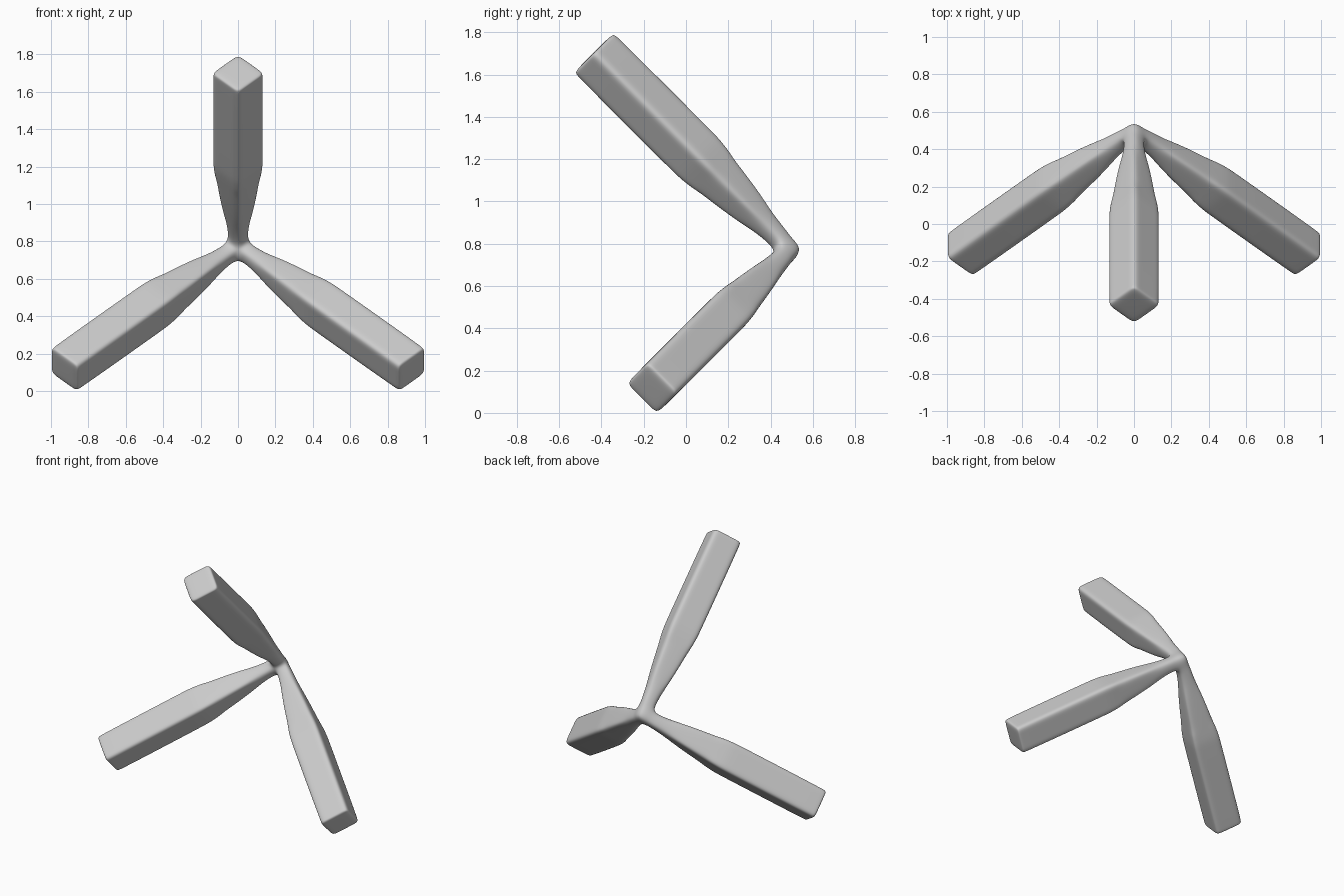
import bpy, bmesh
from mathutils import Matrix, Vector

if "Cube" in bpy.data.objects:
    bpy.data.objects.remove(bpy.data.objects["Cube"])

# Three mutually perpendicular paddle arms growing from one small hub
R = 0.5 ** 0.5
AXES = [Vector((0, -R, R)), Vector((-R, -0.5, -0.5)), Vector((R, -0.5, -0.5))]
HUB = Vector((0, 0.495, 0.772))
HUB_HALF = 0.045
# (distance along the arm, half width, crease of the long edges leading to it)
RINGS = [(0.14, 0.054, 0.2), (0.54, 0.095, 0.4), (0.61, 0.101, 0.45),
         (0.68, 0.102, 0.45), (1.25, 0.102, 0.45), (1.318, 0.100, 0.45)]

bm = bmesh.new()
bmesh.ops.create_cube(bm, size=2 * HUB_HALF)
crease = bm.edges.layers.float.new("crease_edge")


def grow_arm(face, axis):
    """Extrude one hub face through all the rings of an arm."""
    for dist, half, sharp in RINGS:
        face = bmesh.ops.extrude_discrete_faces(bm, faces=[face])["faces"][0]
        rim = list(face.edges)
        for v in face.verts:
            for i in range(3):
                v.co[i] = dist if i == axis else (half if v.co[i] > 0 else -half)
            for e in v.link_edges:
                if e not in rim:
                    e[crease] = sharp
    # Soft rim around the flat tip
    for e in face.edges:
        e[crease] = 0.42


starts = [max(bm.faces, key=lambda f: f.calc_center_median()[a]) for a in range(3)]
for axis, start in enumerate(starts):
    grow_arm(start, axis)

# Stand the hub corner up on its two lower arms
turn = Matrix(AXES).transposed().to_4x4()
bmesh.ops.transform(bm, matrix=Matrix.Translation(HUB) @ turn, verts=bm.verts)
bmesh.ops.recalc_face_normals(bm, faces=bm.faces)
for f in bm.faces:
    f.smooth = True

mesh = bpy.data.meshes.new("three_arm_body")
bm.to_mesh(mesh)
bm.free()
body = bpy.data.objects.new("three_arm_body", mesh)
bpy.context.collection.objects.link(body)
sub = body.modifiers.new("rounding", "SUBSURF")
sub.levels = sub.render_levels = 4
